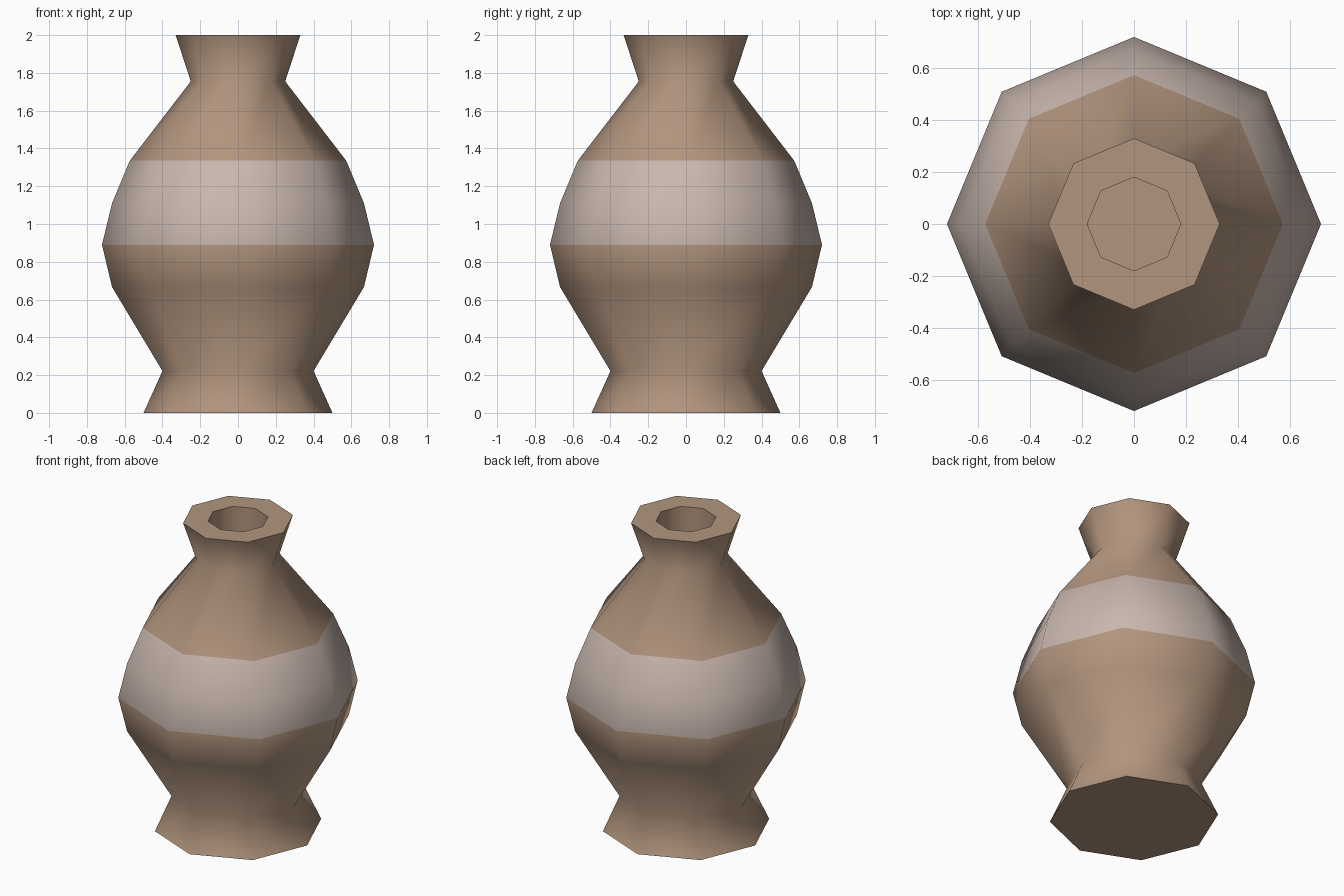
import bpy, bmesh, math

cube = bpy.data.objects.get("Cube")
if cube:
    bpy.data.objects.remove(cube, do_unlink=True)

SIDES = 8


def make_material(name, rgb):
    mat = bpy.data.materials.new(name)
    mat.use_nodes = True
    colour = (*rgb, 1.0)
    mat.diffuse_color = colour
    mat.node_tree.nodes["Principled BSDF"].inputs["Base Color"].default_value = colour
    return mat


clay = make_material("clay brown", (0.445, 0.301, 0.209))
glaze = make_material("pale glaze", (0.58, 0.47, 0.42))

# Outline (radius, height) from foot to rim, then down into the mouth
BAND_BOTTOM, BAND_TOP = 0.89, 1.335
profile = [
    (0.50, 0.0), (0.40, 0.222), (0.667, 0.667), (0.72, BAND_BOTTOM),
    (0.667, 1.11), (0.573, BAND_TOP), (0.25, 1.755), (0.33, 2.0),
    (0.18, 2.0), (0.18, 1.755),
]

# Turn the outline into an eight-sided vessel
bm = bmesh.new()
rings = []
for radius, height in profile:
    angles = [math.tau * i / SIDES for i in range(SIDES)]
    rings.append([bm.verts.new((radius * math.cos(a), radius * math.sin(a), height))
                  for a in angles])
for lower, upper in zip(rings, rings[1:]):
    for i in range(SIDES):
        j = (i + 1) % SIDES
        bm.faces.new((lower[i], lower[j], upper[j], upper[i]))

# Base and mouth floor
bm.faces.new(list(reversed(rings[0])))
bm.faces.new(rings[-1])

# Pale band around the belly
for face in bm.faces:
    if BAND_BOTTOM < face.calc_center_median().z < BAND_TOP:
        face.material_index = 1

mesh = bpy.data.meshes.new("vase")
bm.to_mesh(mesh)
bm.free()
mesh.materials.append(clay)
mesh.materials.append(glaze)

vase = bpy.data.objects.new("vase", mesh)
bpy.context.collection.objects.link(vase)

# Smooth walls, sharp foot, rim and mouth
bpy.ops.object.select_all(action="DESELECT")
vase.select_set(True)
bpy.context.view_layer.objects.active = vase
bpy.ops.object.shade_smooth_by_angle(angle=math.radians(75))
